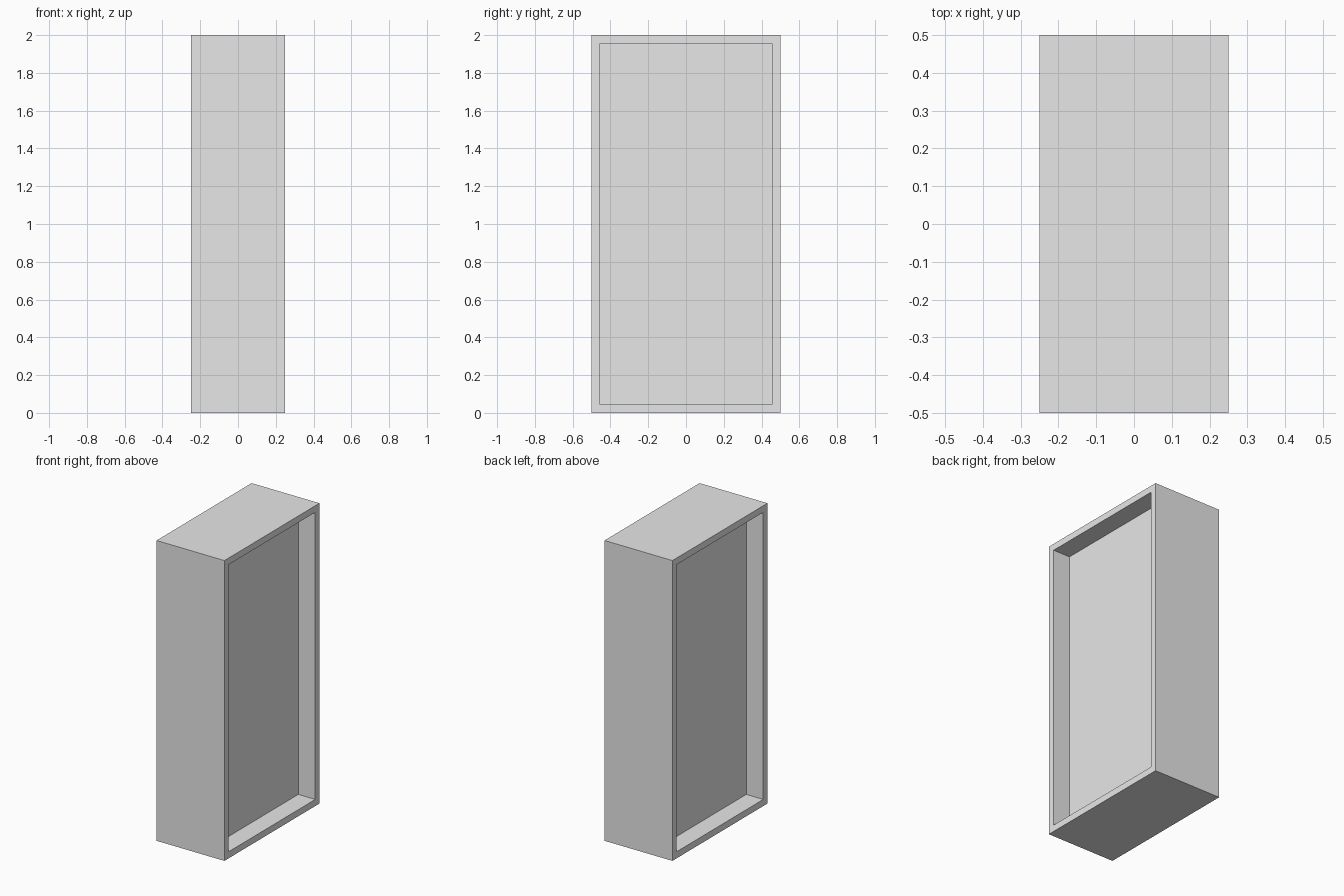
import bpy
import bmesh
from mathutils import Vector

cube = bpy.data.objects.get("Cube")
if cube:
    bpy.data.objects.remove(cube, do_unlink=True)

WIDTH, DEPTH, HEIGHT = 0.5, 1.0, 2.0
RIM = 0.0625      # width of the border around each recess
RECESS = 0.125    # how far each panel is set back

# Plain light grey for the whole body
grey = bpy.data.materials.new("light_grey")
grey.use_nodes = True
colour = (0.8, 0.8, 0.8, 1.0)
grey.diffuse_color = colour
for node in grey.node_tree.nodes:
    if node.type == "BSDF_PRINCIPLED":
        node.inputs["Base Color"].default_value = colour

# Upright box standing on the ground
bm = bmesh.new()
bmesh.ops.create_cube(bm, size=1)
bmesh.ops.scale(bm, vec=(WIDTH, DEPTH, HEIGHT), verts=bm.verts)
bmesh.ops.translate(bm, vec=(0, 0, HEIGHT / 2), verts=bm.verts)
bm.normal_update()

# Recessed panel in each of the two broad sides
for face in [f for f in bm.faces if abs(f.normal.x) > 0.9]:
    inward = Vector((-face.normal.x * RECESS, 0, 0))
    bmesh.ops.inset_region(bm, faces=[face], thickness=RIM)
    panel = bmesh.ops.extrude_discrete_faces(bm, faces=[face])["faces"][0]
    bmesh.ops.translate(bm, vec=inward, verts=panel.verts)

bmesh.ops.recalc_face_normals(bm, faces=bm.faces)
mesh = bpy.data.meshes.new("recessed_box")
bm.to_mesh(mesh)
bm.free()
mesh.materials.append(grey)
box = bpy.data.objects.new("recessed_box", mesh)
bpy.context.collection.objects.link(box)
